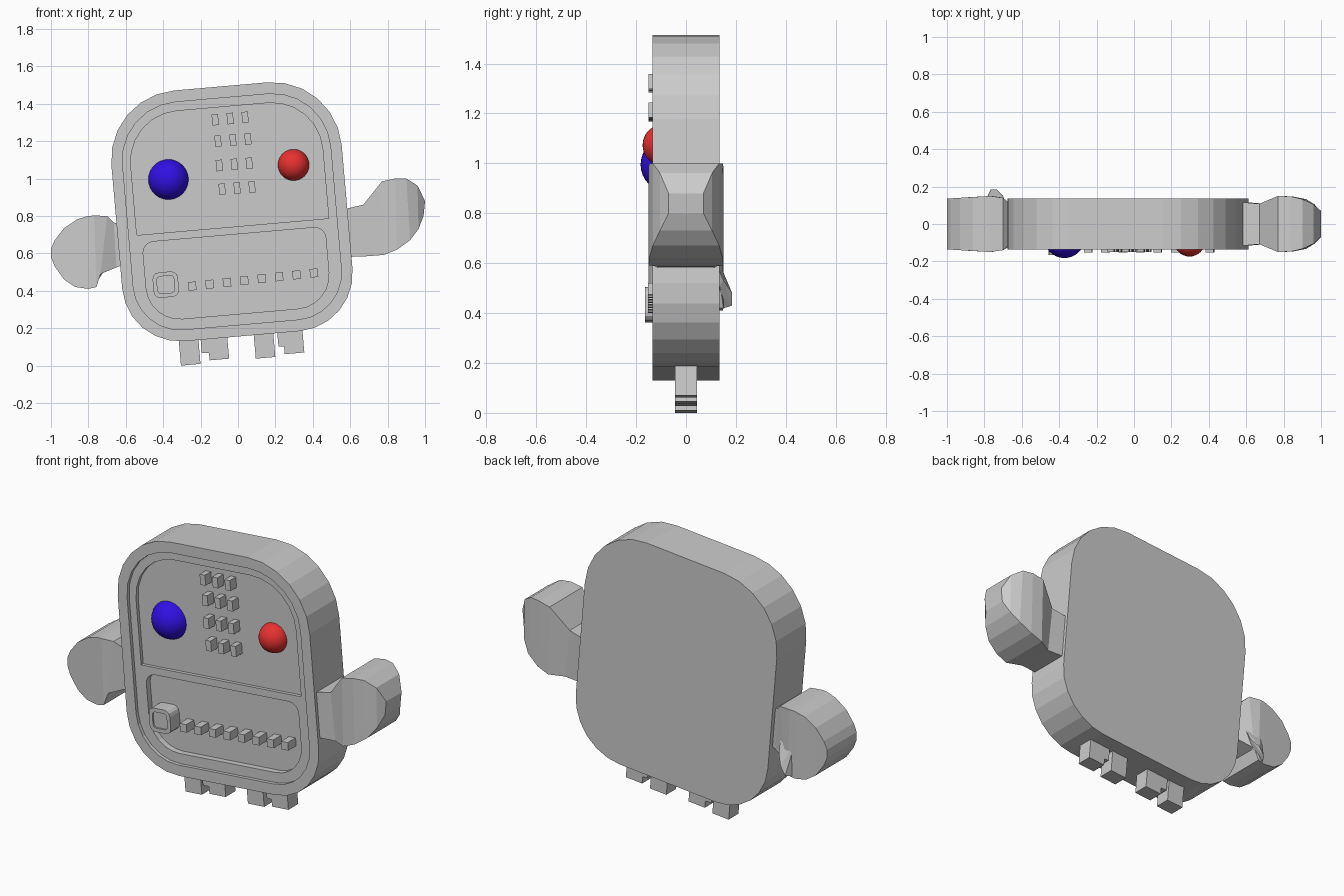
import bpy, bmesh, math
from mathutils import Vector

if "Cube" in bpy.data.objects:
    bpy.data.objects.remove(bpy.data.objects["Cube"])

TILT = math.radians(5)
CX, CZ = -0.035, 0.825


def material(name, rgb):
    m = bpy.data.materials.new(name)
    m.diffuse_color = (*rgb, 1)
    m.use_nodes = True
    m.node_tree.nodes["Principled BSDF"].inputs["Base Color"].default_value = m.diffuse_color
    return m


GREY = material("light grey", (0.6, 0.6, 0.6))
BLUE = material("blue", (0.03, 0.005, 0.78))
RED = material("red", (0.8, 0.03, 0.03))


def world(u, v):
    """Tilted body coordinates to front-view x, z."""
    c, s = math.cos(TILT), math.sin(TILT)
    return CX + u * c - v * s, CZ + u * s + v * c


def finish(bm, name, mat):
    bmesh.ops.recalc_face_normals(bm, faces=bm.faces)
    me = bpy.data.meshes.new(name)
    bm.to_mesh(me)
    bm.free()
    me.materials.append(mat)
    ob = bpy.data.objects.new(name, me)
    bpy.context.collection.objects.link(ob)
    return ob


def add_prism(bm, pts, y0, y1):
    """Extrude an x, z outline from y0 to y1."""
    a = [bm.verts.new((x, y0, z)) for x, z in pts]
    b = [bm.verts.new((x, y1, z)) for x, z in pts]
    n = len(pts)
    bm.faces.new(a)
    bm.faces.new(b[::-1])
    for i in range(n):
        j = (i + 1) % n
        bm.faces.new((a[i], b[i], b[j], a[j]))


def rounded(u0, u1, v0, v1, radii, seg=6):
    """Rounded rectangle; radii in order BL, BR, TR, TL."""
    pts = []
    corners = [(u0, v0, 1, 1), (u1, v0, -1, 1), (u1, v1, -1, -1), (u0, v1, 1, -1)]
    for k, ((u, v, su, sv), r) in enumerate(zip(corners, radii)):
        if r == 0:
            pts.append(world(u, v))
            continue
        for i in range(seg + 1):
            a = math.pi + k * math.pi / 2 + i / seg * math.pi / 2
            pts.append(world(u + su * r + r * math.cos(a), v + sv * r + r * math.sin(a)))
    return pts


def tilted_box(x, z, w, h):
    """Outline of a small tilted rectangle centred on x, z."""
    c, s = math.cos(TILT), math.sin(TILT)
    return [(x + a * w / 2 * c - b * h / 2 * s, z + a * w / 2 * s + b * h / 2 * c)
            for a, b in ((-1, -1), (1, -1), (1, 1), (-1, 1))]


def prism(name, pts, y0, y1):
    bm = bmesh.new()
    add_prism(bm, pts, y0, y1)
    return finish(bm, name, GREY)


def carve(ob, cutters):
    """Cut recesses, then discard the cutters."""
    for c in cutters:
        m = ob.modifiers.new("recess", 'BOOLEAN')
        m.operation = 'DIFFERENCE'
        m.solver = 'EXACT'
        m.object = c
    bpy.context.view_layer.update()
    dg = bpy.context.evaluated_depsgraph_get()
    me = bpy.data.meshes.new_from_object(ob.evaluated_get(dg))
    ob.modifiers.clear()
    ob.data = me
    for c in cutters:
        bpy.data.objects.remove(c)


# Body slab with a stepped rim and two sunken panels
body = prism("body", rounded(-0.618, 0.618, -0.67, 0.67, (0.31, 0.31, 0.37, 0.37)), -0.135, 0.135)
carve(body, [
    prism("rim_cutter", rounded(-0.558, 0.558, -0.608, 0.608, (0.25, 0.25, 0.31, 0.31)), -0.3, -0.115),
    prism("upper_cutter", rounded(-0.515, 0.515, -0.083, 0.56, (0, 0, 0.27, 0.27)), -0.3, -0.095),
    prism("lower_cutter", rounded(-0.49, 0.49, -0.55, -0.125, (0.18, 0.18, 0.06, 0.06)), -0.3, -0.08),
])

# Round eyes
for name, x, y, z, r, mat in (("blue_eye", -0.372, -0.072, 0.995, 0.11, BLUE),
                              ("red_eye", 0.297, -0.09, 1.073, 0.084, RED)):
    bm = bmesh.new()
    bmesh.ops.create_uvsphere(bm, u_segments=32, v_segments=16, radius=r)
    bmesh.ops.translate(bm, verts=bm.verts, vec=(x, y, z))
    for f in bm.faces:
        f.smooth = True
    finish(bm, name, mat)

# Grid of small keys between the eyes
bm = bmesh.new()
for x, z in ((-0.122, 1.315), (-0.107, 1.2), (-0.1, 1.07), (-0.085, 0.943)):
    for i in range(3):
        add_prism(bm, tilted_box(x + 0.08 * i, z + 0.006 * i, 0.034, 0.06), -0.15, -0.08)
finish(bm, "upper_keys", GREY)

# Row of square keys
bm = bmesh.new()
for i in range(8):
    add_prism(bm, tilted_box(-0.245 + 0.093 * i, 0.425 + 0.01 * i, 0.043, 0.046), -0.152, -0.07)
finish(bm, "lower_keys", GREY)

# Large rounded button with a sunken face
bu, bv = -0.384, -0.36
button = prism("large_button", rounded(bu - 0.068, bu + 0.068, bv - 0.068, bv + 0.068, (0.035,) * 4, 3),
               -0.165, -0.07)
carve(button, [prism("button_cutter", rounded(bu - 0.046, bu + 0.046, bv - 0.046, bv + 0.046,
                                              (0.018,) * 4, 2), -0.3, -0.155)])

# Four stubby feet, two of them with a side step
bm = bmesh.new()
up = Vector((-math.sin(TILT), math.cos(TILT)))
for x0, z0, step in ((-0.305, 0.0, 0), (-0.152, 0.028, 0.038), (0.095, 0.037, 0), (0.25, 0.061, 0.03)):
    right = Vector((up.y, -up.x))
    o = Vector((x0, z0))
    pts = [o, o + right * 0.105, o + right * 0.105 + up * 0.19, o - right * step + up * 0.19]
    if step:
        pts += [o - right * step + up * 0.043, o + up * 0.04]
    add_prism(bm, [tuple(p) for p in pts], -0.045, 0.045)
finish(bm, "feet", GREY)


def loft(name, sections):
    """Four-sided arm; each section is top x, z, bottom x, z, half depth."""
    bm = bmesh.new()
    rings = [[bm.verts.new(p) for p in ((a, -h, b), (a, h, b), (c, h, d), (c, -h, d))]
             for a, b, c, d, h in sections]
    for r, q in zip(rings, rings[1:]):
        for i in range(4):
            j = (i + 1) % 4
            bm.faces.new((r[i], r[j], q[j], q[i]))
    bm.faces.new(rings[0])
    bm.faces.new(rings[-1][::-1])
    return finish(bm, name, GREY)


# Raised hand on the right
loft("right_arm", [
    (0.54, 0.83, 0.56, 0.58, 0.12), (0.67, 0.86, 0.70, 0.585, 0.108),
    (0.77, 0.985, 0.78, 0.592, 0.15), (0.84, 1.0, 0.85, 0.62, 0.147),
    (0.90, 1.0, 0.92, 0.67, 0.133), (0.96, 0.962, 0.965, 0.73, 0.105),
    (1.0, 0.88, 0.992, 0.80, 0.07)])

# Lowered hand on the left
loft("left_arm", [
    (-0.58, 0.74, -0.58, 0.55, 0.10), (-0.665, 0.765, -0.65, 0.525, 0.11),
    (-0.70, 0.80, -0.735, 0.49, 0.14), (-0.77, 0.802, -0.757, 0.42, 0.15),
    (-0.80, 0.80, -0.80, 0.41, 0.148), (-0.86, 0.782, -0.87, 0.42, 0.144),
    (-0.93, 0.735, -0.93, 0.46, 0.14), (-0.98, 0.67, -0.98, 0.53, 0.137),
    (-1.0, 0.625, -1.0, 0.58, 0.135)])

# Thumb wedge on the back of the left hand
bm = bmesh.new()
for p in ((-0.80, 0.12, 0.41), (-0.735, 0.12, 0.49), (-0.69, 0.12, 0.60), (-0.79, 0.13, 0.61),
          (-0.765, 0.185, 0.43), (-0.735, 0.185, 0.48), (-0.70, 0.15, 0.53)):
    bm.verts.new(p)
bmesh.ops.convex_hull(bm, input=bm.verts)
finish(bm, "left_thumb", GREY)
